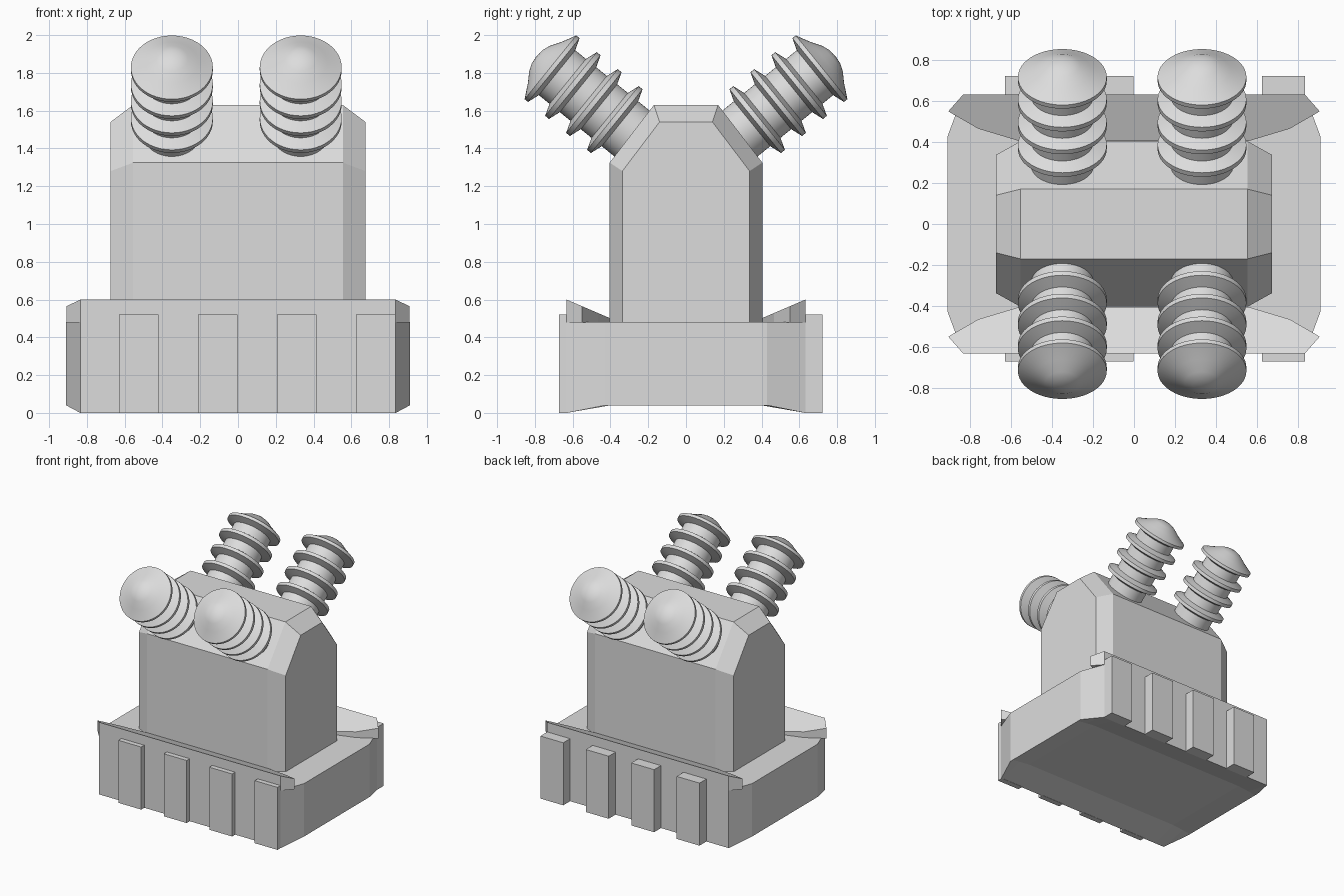
import bpy, bmesh, math
from mathutils import Matrix, Vector

cube = bpy.data.objects.get("Cube")
if cube:
    bpy.data.objects.remove(cube, do_unlink=True)

grey = bpy.data.materials.new("light_grey")
grey.use_nodes = True
color = (0.72, 0.72, 0.72, 1)
grey.diffuse_color = color
grey.node_tree.nodes["Principled BSDF"].inputs["Base Color"].default_value = color


def finish(bm, name):
    bmesh.ops.recalc_face_normals(bm, faces=bm.faces)
    mesh = bpy.data.meshes.new(name)
    bm.to_mesh(mesh)
    bm.free()
    mesh.materials.append(grey)
    obj = bpy.data.objects.new(name, mesh)
    bpy.context.collection.objects.link(obj)
    return obj


def skin(name, rings):
    """Join matching rings of points and cap both ends."""
    bm = bmesh.new()
    loops = [[bm.verts.new(p) for p in ring] for ring in rings]
    n = len(loops[0])
    for a, b in zip(loops, loops[1:]):
        for i in range(n):
            j = (i + 1) % n
            bm.faces.new((a[i], a[j], b[j], b[i]))
    bm.faces.new(loops[0])
    bm.faces.new(loops[-1])
    return finish(bm, name)


def mirrored_block(name, sections):
    """Skin (x, half profile) sections, listed from the end inwards.
    Half profiles hold (y, z) and are mirrored front to back; x is mirrored too."""
    def ring(x, half):
        full = half + [(-y, z) for y, z in reversed(half)]
        return [(x, y, z) for y, z in full]
    return skin(name, [ring(-x, half) for x, half in sections]
                + [ring(x, half) for x, half in reversed(sections)])


# Tank body with sloping shoulders
mirrored_block("tank_body", [
    (0.675, [(0.337, 0.3), (0.337, 1.28), (0.14, 1.54)]),
    (0.555, [(0.404, 0.3), (0.404, 1.325), (0.17, 1.63)])])

# Base with cut corners and a hollowed underside
mirrored_block("base", [
    (0.91, [(0.4, 0.04), (0.43, 0.04), (0.43, 0.48), (0.4, 0.48)]),
    (0.835, [(0.4, 0.05), (0.632, 0), (0.632, 0.48), (0.4, 0.48)]),
    (0.74, [(0.4, 0.06), (0.632, 0), (0.632, 0.48), (0.4, 0.48)])])

# Raised sloping rims at the front and back of the base
half_plan = [(0.56, 0.405), (0.76, 0.465), (0.907, 0.55), (0.835, 0.632)]
plan = half_plan + [(-x, y) for x, y in reversed(half_plan)]
for side, name in ((-1, "front_rim"), (1, "back_rim")):
    skin(name, [[(x, y * side, 0.478) for x, y in plan],
                [(x, y * side, 0.6 - 0.43 * (0.632 - y)) for x, y in plan]])

# Cooling ribs on the front and back of the base
INNER = 0.625
for label, side, depth in (("front", -1, 0.672), ("back", 1, 0.722)):
    for i in range(4):
        x = -0.525 + i * 0.418
        bm = bmesh.new()
        bmesh.ops.create_cube(bm, size=1)
        bmesh.ops.scale(bm, vec=(0.21, depth - INNER, 0.52), verts=bm.verts)
        bmesh.ops.translate(bm, vec=(x, side * (depth + INNER) / 2, 0.26), verts=bm.verts)
        finish(bm, f"{label}_rib_{i + 1}")

# Insulators: a ringed rod with a conical cap, turned around its own axis
CORE, RIM, PITCH = 0.153, 0.217, 0.143
profile = [(0, -0.62), (CORE, -0.62)]
for k in (3, 2, 1):
    s = -PITCH * k
    profile += [(CORE, s - 0.035), (RIM, s - 0.013), (RIM, s + 0.013), (CORE, s + 0.035)]
profile += [(CORE, -0.035), (RIM, -0.013), (RIM, 0.01),
            (0.14, 0.05), (0.085, 0.085), (0.045, 0.1), (0, 0.105)]


def insulator(name, x, side):
    bm = bmesh.new()
    verts = [bm.verts.new((r, 0, z)) for r, z in profile]
    edges = [bm.edges.new(pair) for pair in zip(verts, verts[1:])]
    bmesh.ops.spin(bm, geom=verts + edges, axis=(0, 0, 1), cent=(0, 0, 0),
                   angle=math.tau, steps=48, use_duplicate=False)
    bmesh.ops.remove_doubles(bm, verts=bm.verts, dist=0.0005)
    tilt = Vector((0, side * 0.777, 0.63)).to_track_quat('Z', 'X').to_matrix().to_4x4()
    bm.transform(Matrix.Translation((x, side * 0.71, 1.823)) @ tilt)
    obj = finish(bm, name)
    bpy.ops.object.select_all(action='DESELECT')
    obj.select_set(True)
    bpy.context.view_layer.objects.active = obj
    bpy.ops.object.shade_smooth_by_angle(angle=math.radians(30))


for label, side in (("front", -1), ("back", 1)):
    insulator(f"{label}_right_insulator", -0.35, side)
    insulator(f"{label}_left_insulator", 0.332, side)
